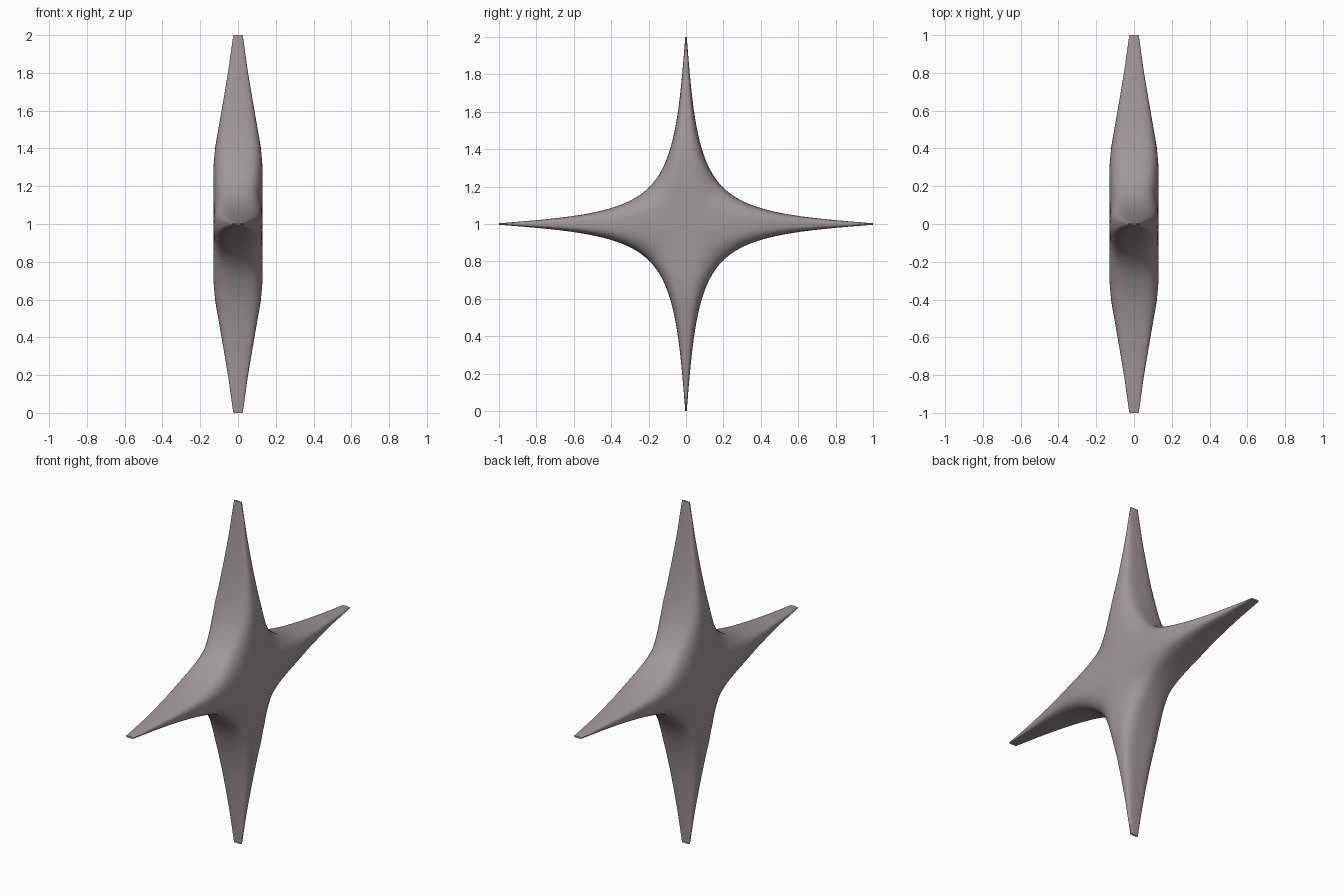
import bpy, bmesh, math
from mathutils import Vector
from mathutils.geometry import interpolate_bezier

cube = bpy.data.objects.get("Cube")
if cube:
    bpy.data.objects.remove(cube, do_unlink=True)

STEPS = 20       # samples from an arm tip to the notch between arms
RINGS = 24       # samples over the rounded thickness
POWER = 3.5      # squareness of the cross-section
THICKNESS = [(0, .13), (.3, .13), (.4, .122), (.6, .087), (.8, .053), (1, .025)]


def half_thickness(r):
    for (r0, t0), (r1, t1) in zip(THICKNESS, THICKNESS[1:]):
        if r <= r1:
            return t0 + (t1 - t0) * (r - r0) / (r1 - r0)
    return THICKNESS[-1][1]


def turn(y, z, quarter):
    for _ in range(quarter):
        y, z = -z, y
    return y, z


# Outline of half an arm: (distance along the arm, half width)
handles = [Vector(p) for p in ((1, .004, 0), (.6, .035, 0), (.33, .06, 0), (.197, .197, 0))]
half_arm = [(p.x, p.y) for p in interpolate_bezier(*handles, STEPS)]

# Each quarter runs from one arm tip through the notch to the next tip
outline = []
for quarter in range(4):
    outline += [(r, w, False, quarter) for r, w in half_arm]
    outline += [(r, w, True, quarter) for r, w in reversed(half_arm[:-1])]

# Rings shrink from the rim to the arm spines while they rise to full thickness
bm = bmesh.new()
rings = []
for i in range(RINGS + 1):
    a = math.pi * (i / RINGS - .5)
    inset = max(math.cos(a), 0) ** (2 / POWER)
    if i in (0, RINGS):
        inset = 0
    rise = math.copysign(abs(math.sin(a)) ** (2 / POWER), a)
    ring = []
    for r, w, swapped, quarter in outline:
        along, across = r - w * (1 - inset), w * inset
        x = rise * half_thickness(along)
        y, z = turn(*((across, along) if swapped else (along, across)), quarter)
        ring.append(bm.verts.new((x, y, z + 1)))
    rings.append(ring)
for low, high in zip(rings, rings[1:]):
    for k in range(len(low)):
        n = (k + 1) % len(low)
        bm.faces.new((low[k], low[n], high[n], high[k]))
bmesh.ops.remove_doubles(bm, verts=bm.verts, dist=1e-5)
bmesh.ops.recalc_face_normals(bm, faces=bm.faces)

mesh = bpy.data.meshes.new("four_pointed_star")
bm.to_mesh(mesh)
bm.free()
star = bpy.data.objects.new("four_pointed_star", mesh)
bpy.context.collection.objects.link(star)

# Warm grey surface
grey = bpy.data.materials.new("warm_grey")
grey.use_nodes = True
colour = (.36, .31, .33, 1)
grey.diffuse_color = colour
grey.node_tree.nodes["Principled BSDF"].inputs["Base Color"].default_value = colour
mesh.materials.append(grey)

bpy.ops.object.select_all(action='DESELECT')
star.select_set(True)
bpy.context.view_layer.objects.active = star
bpy.ops.object.shade_smooth_by_angle(angle=math.radians(50))
